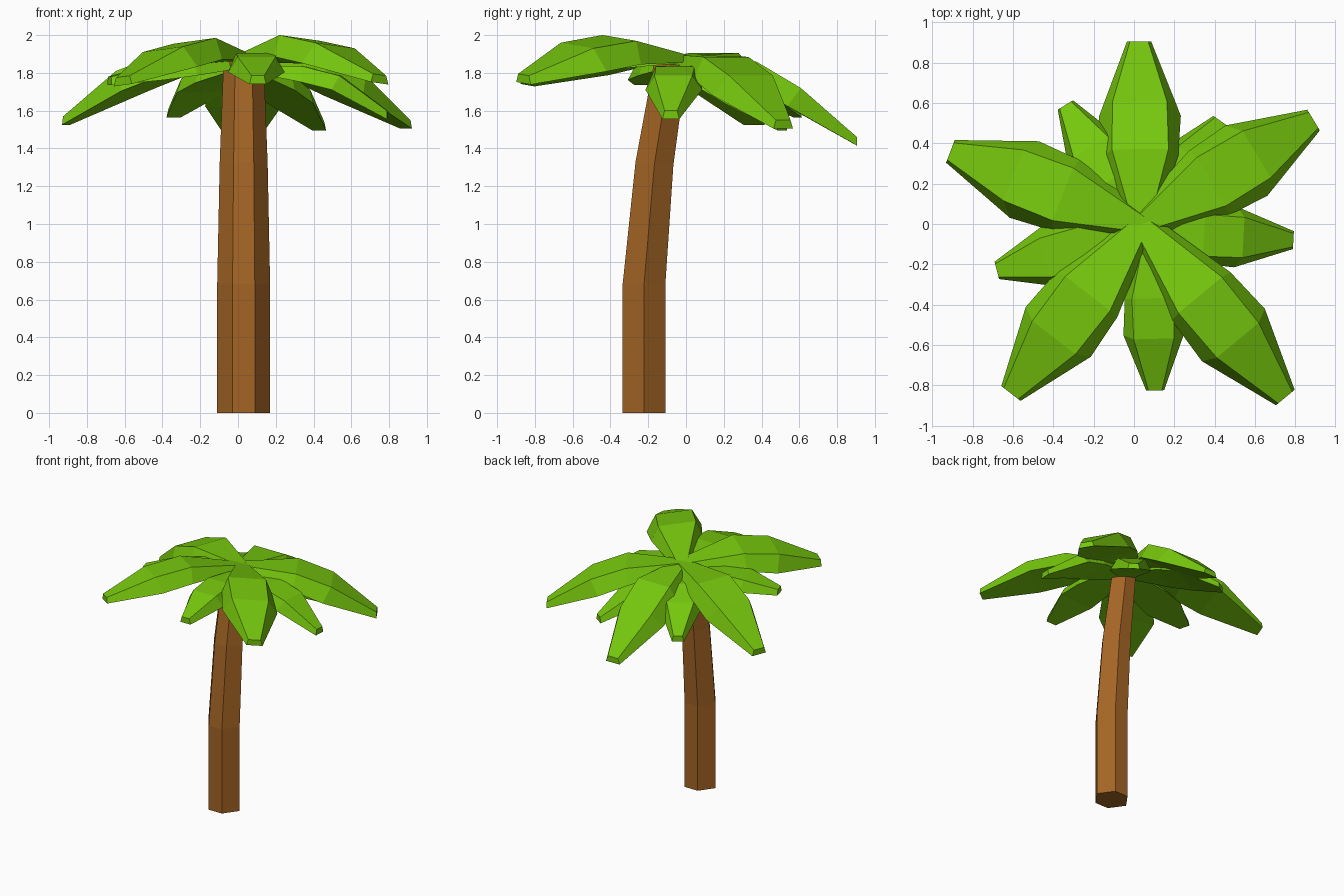
import bpy, bmesh
from mathutils import Vector

if "Cube" in bpy.data.objects:
    bpy.data.objects.remove(bpy.data.objects["Cube"])


def material(name, color):
    m = bpy.data.materials.new(name)
    m.diffuse_color = (*color, 1)
    m.use_nodes = True
    m.node_tree.nodes["Principled BSDF"].inputs["Base Color"].default_value = m.diffuse_color
    return m


BARK = material("brown bark", (0.37, 0.13, 0.018))
LEAF = material("leaf green", (0.18, 0.57, 0.004))


def loft(name, rings, mat):
    """Skin a list of equal-sized point rings and cap both ends."""
    bm = bmesh.new()
    loops = [[bm.verts.new(p) for p in ring] for ring in rings]
    n = len(loops[0])
    for a, b in zip(loops, loops[1:]):
        for i in range(n):
            j = (i + 1) % n
            bm.faces.new((a[i], a[j], b[j], b[i]))
    bm.faces.new(loops[0])
    bm.faces.new(loops[-1])
    bmesh.ops.recalc_face_normals(bm, faces=bm.faces)
    mesh = bpy.data.meshes.new(name)
    bm.to_mesh(mesh)
    bm.free()
    mesh.materials.append(mat)
    ob = bpy.data.objects.new(name, mesh)
    bpy.context.collection.objects.link(ob)
    return ob


# Trunk: hexagonal, straight at first, then leaning back and tapering
HEX = [(1, 0), (.42, 1), (-.42, 1), (-1, 0), (-.42, -1), (.42, -1)]
trunk = []
for y, z, rx, ry, tilt in [(-.222, 0, .14, .113, 0), (-.222, .685, .14, .113, 0),
                           (-.167, 1.32, .127, .1, -.1), (-.082, 1.85, .107, .085, -.2)]:
    trunk.append([(.03 + rx * u, y + ry * v, z + tilt * ry * v) for u, v in HEX])
loft("trunk", trunk, BARK)


def frond(name, root, tip, z_root, z_mid, z_outer, z_tip, size, thick, roll=0):
    """Arched leaf: flat top, sloping sides, underside offset square to the arch."""
    root, tip = Vector((*root, 0)), Vector((*tip, 0))
    axis = (tip - root).normalized()
    side = Vector((-axis.y, axis.x, roll))
    up = Vector((0, 0, 1))
    # fraction along, top half width, bottom half width, top height, thickness
    data = [(0, .04, .07, z_root, .03),
            (.41, .14, .188, z_mid, .12 * thick),
            (.67, .135, .203, z_outer, .12 * thick),
            (1, .045, .06, z_tip, .045)]
    spine = [root.lerp(tip, d[0]) + up * d[3] for d in data]
    rings = []
    for i, (t, wt, wb, z, h) in enumerate(data):
        tangent = spine[min(i + 1, 3)] - spine[max(i - 1, 0)]
        if i == 3:
            tangent = axis          # tip is cut off upright
        down = tangent.cross(Vector((-axis.y, axis.x, 0))).normalized() * -h
        c = spine[i]
        rings.append([c + side * wt * size, c - side * wt * size,
                      c + down - side * wb * size, c + down + side * wb * size])
    loft(name, rings, LEAF)


# Five long upper fronds
for name, tip, zm, zo, zt, roll in [
        ("back", (.025, .905), 1.86, 1.72, 1.46, 0),
        ("back_right", (.89, .515), 1.885, 1.785, 1.55, 0),
        ("left", (-.91, .36), 1.905, 1.81, 1.57, 0),
        ("front_left", (-.61, -.84), 1.97, 1.925, 1.78, .11),
        ("front_right", (.75, -.86), 1.985, 1.945, 1.79, -.11)]:
    frond("long_frond_" + name, (.035, .0), tip, 1.895, zm, zo, zt, 1, 1, roll)

# Five short lower fronds between them
for name, tip, zr, zm, zo, zt in [
        ("front", (.105, -.825), 1.88, 1.905, 1.885, 1.785),
        ("right", (.79, -.08), 1.84, 1.835, 1.785, 1.60),
        ("left", (-.68, -.23), 1.86, 1.87, 1.845, 1.78),
        ("back_left", (-.34, .59), 1.85, 1.83, 1.77, 1.61),
        ("back_right", (.43, .51), 1.84, 1.79, 1.71, 1.54)]:
    root = (.085, -.05) if name == "front" else (.04, -.04)
    frond("short_frond_" + name, root, tip, zr, zm, zo, zt, .74, .7)
